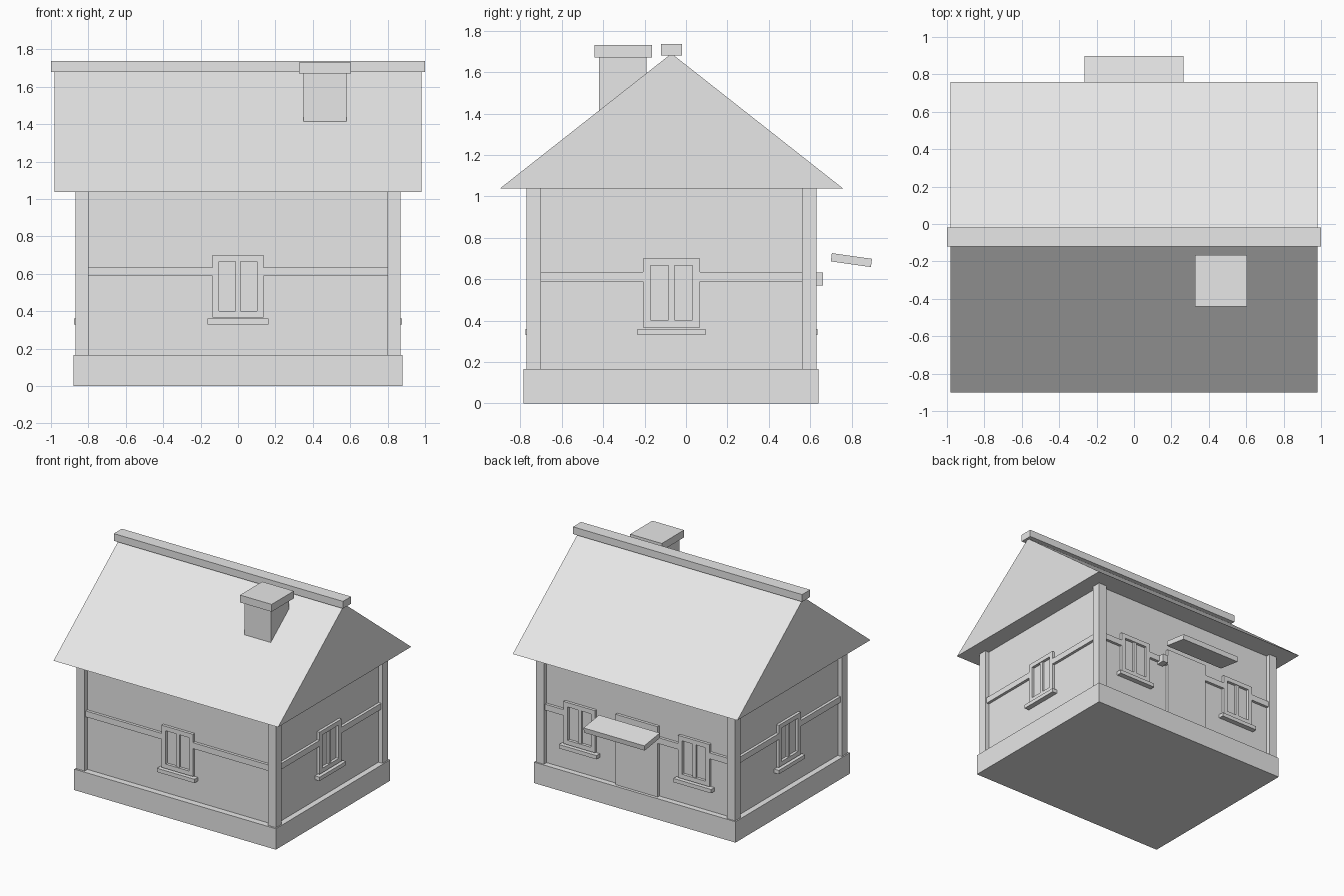
import bpy
import bmesh
from math import radians
from mathutils import Matrix, Vector

cube = bpy.data.objects.get("Cube")
if cube:
    bpy.data.objects.remove(cube, do_unlink=True)

# Single plain material
grey = bpy.data.materials.new("plain_grey")
grey.use_nodes = True
grey.diffuse_color = (0.8, 0.8, 0.8, 1)
grey.node_tree.nodes["Principled BSDF"].inputs["Base Color"].default_value = (0.8, 0.8, 0.8, 1)

CENTRE_Y = -0.07
HALF_X, HALF_Y = 0.835, 0.665      # wall planes
BASE_TOP, EAVES = 0.165, 1.037


def finish(name, bm):
    bmesh.ops.recalc_face_normals(bm, faces=bm.faces)
    mesh = bpy.data.meshes.new(name)
    bm.to_mesh(mesh)
    bm.free()
    mesh.materials.append(grey)
    obj = bpy.data.objects.new(name, mesh)
    bpy.context.collection.objects.link(obj)
    return obj


def box(name, x, y, z, matrix=Matrix()):
    """Box from (min, max) ranges, then transformed."""
    bm = bmesh.new()
    bmesh.ops.create_cube(bm, size=1)
    for v in bm.verts:
        v.co = Vector([(r[0] + r[1]) / 2 + c * (r[1] - r[0]) for r, c in zip((x, y, z), v.co)])
    bm.transform(matrix)
    return finish(name, bm)


def on_wall(name, side, u, out, z):
    """Board on a wall: u runs rightward seen from outside, out is the depth from the wall."""
    angle, dist = SIDES[side]
    m = Matrix.Translation((0, CENTRE_Y, 0)) @ Matrix.Rotation(radians(angle), 4, "Z")
    return box(f"{side}_{name}", u, (-dist - out, -dist + 0.01), z, m)


SIDES = {"front": (0, HALF_Y), "right": (90, HALF_X),
         "back": (180, HALF_Y), "left": (270, HALF_X)}


def window(side, c, label="window"):
    w, t, low, high = 0.137, 0.035, 0.367, 0.70
    for s, part in ((-1, "a"), (1, "b")):
        edges = sorted((c + s * w, c + s * (w - t)))
        on_wall(f"{label}_jamb_{part}", side, edges, 0.022, (low, high))
    on_wall(f"{label}_head", side, (c - w + t, c + w - t), 0.022, (high - t, high))
    on_wall(f"{label}_bottom", side, (c - w + t, c + w - t), 0.022, (low, low + t))
    on_wall(f"{label}_mullion", side, (c - 0.014, c + 0.014), 0.016, (low + t, high - t))
    on_wall(f"{label}_sill", side, (c - 0.164, c + 0.164), 0.041, (0.33, 0.36))


def bands(side, end, gaps):
    """Horizontal timber split around the openings."""
    start = -end
    for i, (a, b) in enumerate(gaps + [(end, end)]):
        on_wall(f"band_{i}", side, (start, a), 0.022, (0.588, 0.635))
        start = b


# Base and walls
box("base", (-0.88, 0.88), (-0.785, 0.64), (0, BASE_TOP))
box("walls", (-HALF_X, HALF_X), (CENTRE_Y - HALF_Y, CENTRE_Y + HALF_Y), (BASE_TOP - 0.01, EAVES + 0.01))

# Corner posts
for sx, nx in ((-1, "right"), (1, "left")):
    for sy, ny in ((-1, "front"), (1, "back")):
        box(f"{ny}_{nx}_post", sorted((sx * 0.80, sx * 0.87)),
            sorted((CENTRE_Y + sy * 0.63, CENTRE_Y + sy * 0.70)), (BASE_TOP - 0.01, EAVES + 0.01))

# Windows and bands on the three plain walls
for side, end in (("front", 0.81), ("right", 0.64), ("left", 0.64)):
    window(side, 0)
    bands(side, end, [(-0.137, 0.137)])

# Back wall: two windows, door, latch and canopy
window("back", -0.5, "window_a")
window("back", 0.5, "window_b")
bands("back", 0.81, [(-0.637, -0.363), (-0.185, 0.185), (0.363, 0.637)])
on_wall("door", "back", (-0.185, 0.185), 0.022, (BASE_TOP, 0.72))
on_wall("lantern", "back", (-0.27, -0.22), 0.066, (0.57, 0.633))
tilt = Matrix.Translation((0, 0.799, 0.692)) @ Matrix.Rotation(-0.14, 4, "X")
box("canopy", (-0.265, 0.265), (-0.098, 0.098), (-0.02, 0.02), tilt)

# Roof prism
bm = bmesh.new()
profile = [(-0.90, EAVES), (0.76, EAVES), (CENTRE_Y, 1.69)]
gable = bm.faces.new([bm.verts.new((-0.98, y, z)) for y, z in profile])
side = bmesh.ops.extrude_face_region(bm, geom=[gable])
# Extruding keeps the first gable as the closed end
moved = [g for g in side["geom"] if isinstance(g, bmesh.types.BMVert)]
bmesh.ops.translate(bm, verts=moved, vec=(1.96, 0, 0))
finish("roof", bm)
box("ridge_beam", (-1, 1), (-0.12, -0.02), (1.68, 1.737))

# Chimney
box("chimney_stack", (0.35, 0.58), (-0.42, -0.19), (1.40, 1.68))
box("chimney_cap", (0.327, 0.603), (-0.442, -0.165), (1.672, 1.73))
